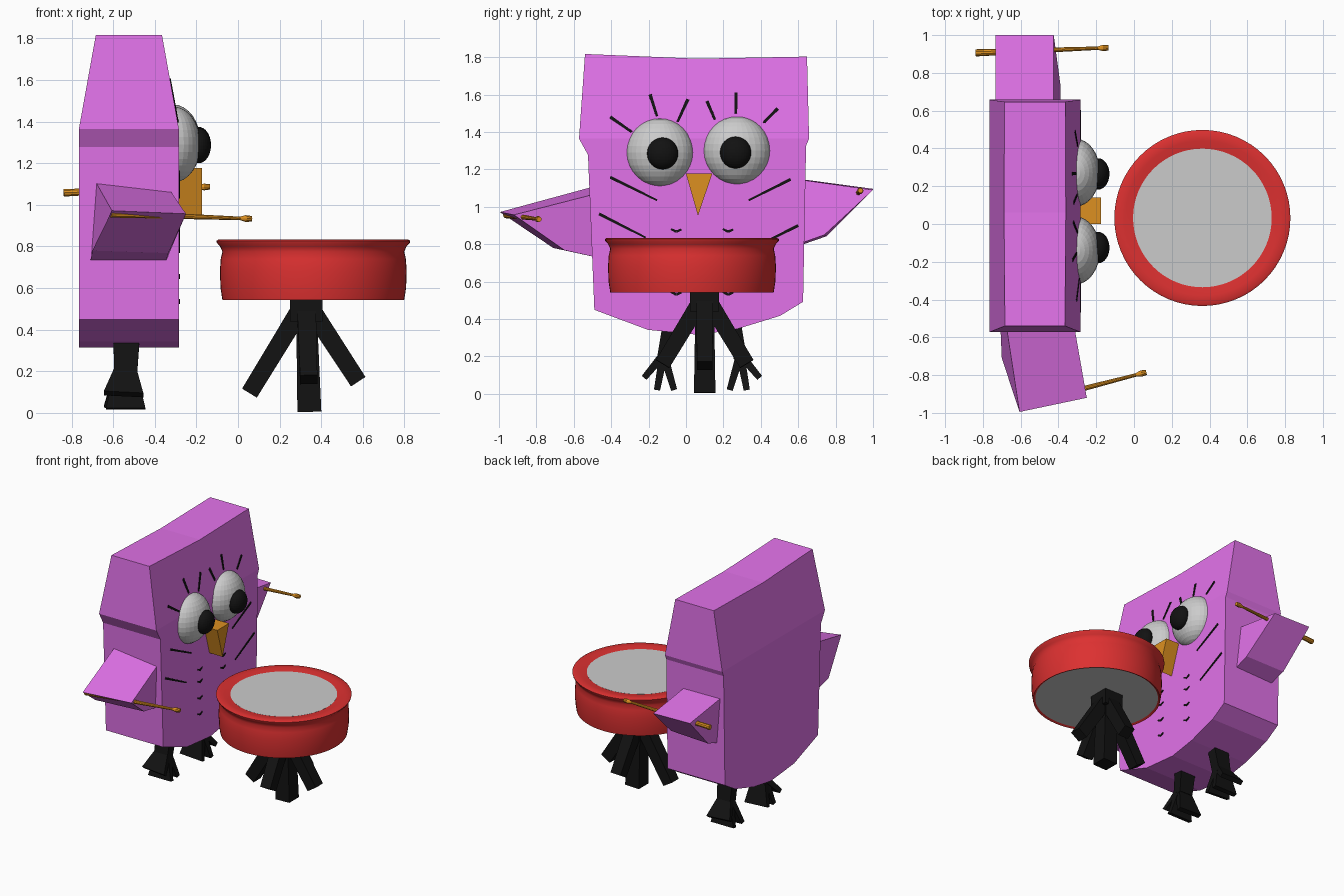
import bpy, bmesh, math
from mathutils import Vector

if "Cube" in bpy.data.objects:
    bpy.data.objects.remove(bpy.data.objects["Cube"])


def material(name, r, g, b):
    m = bpy.data.materials.new(name)
    m.diffuse_color = (r, g, b, 1)
    m.use_nodes = True
    m.node_tree.nodes["Principled BSDF"].inputs["Base Color"].default_value = m.diffuse_color
    return m


PINK = material("pink", 0.76, 0.17, 0.82)
RED = material("red", 0.72, 0.03, 0.03)
ORANGE = material("orange", 0.72, 0.28, 0.015)
BLACK = material("black", 0.006, 0.006, 0.006)


def finish(name, bm, mat):
    bmesh.ops.recalc_face_normals(bm, faces=bm.faces)
    me = bpy.data.meshes.new(name)
    bm.to_mesh(me)
    bm.free()
    ob = bpy.data.objects.new(name, me)
    bpy.context.collection.objects.link(ob)
    if mat:
        me.materials.append(mat)
    return ob


def loft(name, back, front, mat, caps=None):
    """Join two matching loops of points; caps lists the end polygons."""
    bm = bmesh.new()
    a = [bm.verts.new(p) for p in back]
    b = [bm.verts.new(p) for p in front]
    n = len(a)
    for i in range(n):
        j = (i + 1) % n
        bm.faces.new((a[i], a[j], b[j], b[i]))
    for cap in caps or [range(n)]:
        bm.faces.new([a[i] for i in cap])
        bm.faces.new([b[i] for i in cap])
    return finish(name, bm, mat)


def strut(name, p, q, w0, w1, mat, side=(1, 0, 0), d0=None, d1=None):
    """Tapered bar; d = size along side, w = size across it."""
    p, q, u = Vector(p), Vector(q), Vector(side)
    v = (q - p).cross(u).normalized()
    u = v.cross(q - p).normalized()
    ring = lambda c, w, d: [c + u * sx * d / 2 + v * sy * w / 2
                            for sx, sy in ((-1, -1), (1, -1), (1, 1), (-1, 1))]
    return loft(name, ring(p, w0, d0 or w0), ring(q, w1, d1 or w1), mat)


def lathe(name, profile, n, mat, origin, axis=(0, 0, 1), smooth=True, caps=True):
    """Revolve (radius, height) pairs about an axis."""
    bm = bmesh.new()
    rot = Vector(axis).to_track_quat('Z', 'Y')
    rings = []
    for r, h in profile:
        rings.append([bm.verts.new(Vector(origin) + rot @ Vector(
            (r * math.cos(t), r * math.sin(t), h)))
            for t in (2 * math.pi * i / n for i in range(n))])
    for a, b in zip(rings, rings[1:]):
        for i in range(n):
            j = (i + 1) % n
            bm.faces.new((a[i], a[j], b[j], b[i]))
    if caps:
        bm.faces.new(rings[0])
        bm.faces.new(rings[-1])
    ob = finish(name, bm, mat)
    if smooth:
        bpy.ops.object.select_all(action='DESELECT')
        ob.select_set(True)
        bpy.context.view_layer.objects.active = ob
        bpy.ops.object.shade_smooth_by_angle(angle=math.radians(40))
    return ob


def ball(name, loc, scale, mat):
    bpy.ops.mesh.primitive_uv_sphere_add(segments=32, ring_count=16, location=loc)
    ob = bpy.context.object
    ob.name, ob.scale = name, scale
    if mat:
        ob.data.materials.append(mat)


# Body: slab with a rounded bottom, its top narrowing in thickness
outline = [(0.658, 1.364), (0.642, 1.326), (0.626, 0.492), (0.503, 0.417),
           (0.278, 0.348), (0.075, 0.315), (-0.203, 0.342), (-0.49, 0.449),
           (-0.524, 1.278), (-0.572, 1.364), (-0.54, 1.817), (0.06, 1.792),
           (0.647, 1.803)]


def face_x(z):
    return -0.284 - max(0, z - 1.364) * 0.18


loft("body",
     [(-0.765 + max(0, z - 1.364) * 0.18, y, z) for y, z in outline],
     [(face_x(z), y, z) for y, z in outline], PINK,
     [range(0, 10), (0, 9, 10, 11, 12)])

# Wings
loft("left_wing",
     [(-0.606, -0.995, 0.972), (-0.685, -0.48, 1.112), (-0.71, -0.48, 0.73), (-0.70, -0.71, 0.78)],
     [(-0.25, -0.92, 0.957), (-0.327, -0.48, 1.07), (-0.346, -0.48, 0.73), (-0.335, -0.65, 0.768)], PINK)
loft("right_wing",
     [(-0.733, 1.0, 1.096), (-0.733, 0.6, 1.15), (-0.70, 0.6, 0.79), (-0.71, 0.75, 0.842)],
     [(-0.425, 1.0, 1.09), (-0.425, 0.6, 1.146), (-0.39, 0.6, 0.80), (-0.39, 0.74, 0.85)], PINK)

# Drumsticks
for name, p, q in (("left_drumstick", (-0.61, -0.96, 0.957), (0.065, -0.785, 0.933)),
                   ("right_drumstick", (-0.838, 0.906, 1.058), (-0.135, 0.933, 1.087))):
    d = Vector(q) - Vector(p)
    k = d.length
    lathe(name, [(0.019, 0), (0.009, 0.92 * k), (0.017, 0.96 * k), (0.014, k)],
          10, ORANGE, p, d, smooth=False)

# Eyes and beak
for side, y, z, py, pz in (("left", -0.14, 1.29, -0.125, 1.285),
                           ("right", 0.272, 1.30, 0.265, 1.29)):
    ball(side + "_eye", (-0.31, y, z), (0.13, 0.18, 0.182), None)
    ball(side + "_pupil", (-0.19, py, pz), (0.06, 0.083, 0.085), BLACK)
beak = [(0.0, 1.177), (0.14, 1.177), (0.064, 0.952)]
loft("beak", [(-0.30, y, z) for y, z in beak], [(-0.174, y, z) for y, z in beak], ORANGE)


def mark(name, y0, z0, y1, z1, w0, w1):
    strut(name, (face_x(z0), y0, z0), (face_x(z1), y1, z1), w0, w1, BLACK,
          d0=0.008, d1=0.008)


# Eyelashes and whiskers, lying on the face
for y0, z0, y1, z1 in ((-0.405, 1.48, -0.29, 1.40), (-0.192, 1.60, -0.155, 1.485),
                       (0.01, 1.575, -0.045, 1.455), (0.112, 1.565, 0.155, 1.465),
                       (0.267, 1.61, 0.267, 1.50), (0.49, 1.525, 0.415, 1.45)):
    mark("eyelash", y0, z0, y1, z1, 0.018, 0.013)
for y0, z0, y1, z1 in ((-0.405, 1.158, -0.155, 1.035), (-0.465, 0.962, -0.215, 0.835),
                       (0.56, 1.147, 0.335, 1.035), (0.60, 0.90, 0.37, 0.785)):
    mark("whisker", y0, z0, y1, z1, 0.016, 0.010)

# Chest feathers: two columns of small chevrons
for z in (0.867, 0.775, 0.65, 0.53):
    for y in (-0.052, 0.225):
        mark("chest_feather", y - 0.028, z + 0.014, y, z, 0.01, 0.014)
        mark("chest_feather", y, z, y + 0.028, z + 0.012, 0.014, 0.01)

# Bird legs with three toes each
for side, y, s in (("left", -0.12, 1), ("right", 0.29, -1)):
    knee = (-0.54, y, 0.19)
    strut(side + "_leg", (-0.535, y + 0.035 * s, 0.40), knee, 0.07, 0.07, BLACK, d0=0.13, d1=0.11)
    for dx, dy, z in ((-0.01, -0.10, 0.09), (0.0, -0.035, 0.02), (-0.01, 0.055, 0.025)):
        strut(side + "_toe", (knee[0], y, 0.21), (knee[0] + dx, y + dy * s, z),
              0.045, 0.033, BLACK, d0=0.10, d1=0.19)

# Drum shell with a flared rim, and its two skins
centre = (0.362, 0.032, 0)
lathe("drum_shell", [(0.42, 0.552), (0.437, 0.543), (0.446, 0.60), (0.449, 0.68),
                     (0.445, 0.74), (0.437, 0.775), (0.448, 0.80), (0.464, 0.818),
                     (0.466, 0.827), (0.455, 0.834), (0.41, 0.832), (0.365, 0.825)],
      64, RED, centre, caps=False)
lathe("drum_skin_top", [(0.367, 0.815), (0.367, 0.826)], 64, None, centre)
lathe("drum_skin_bottom", [(0.422, 0.551), (0.422, 0.56)], 64, None, centre)

# Drum stand: centre post and four splayed legs
strut("stand_hub", (0.328, 0.10, 0.56), (0.328, 0.10, 0.44), 0.155, 0.155, BLACK)
strut("stand_post", (0.33, 0.10, 0.46), (0.343, 0.10, 0.005), 0.10, 0.115, BLACK)
for foot, side in (((0.055, 0.10, 0.095), (0, 1, 0)), ((0.578, 0.10, 0.15), (0, 1, 0)),
                   ((0.34, -0.125, 0.16), (1, 0, 0)), ((0.34, 0.325, 0.16), (1, 0, 0))):
    top = Vector((0.328, 0.10, 0.48)).lerp(Vector((foot[0], foot[1], 0.48)), 0.14)
    strut("stand_leg", top, foot, 0.09, 0.083, BLACK, side)
